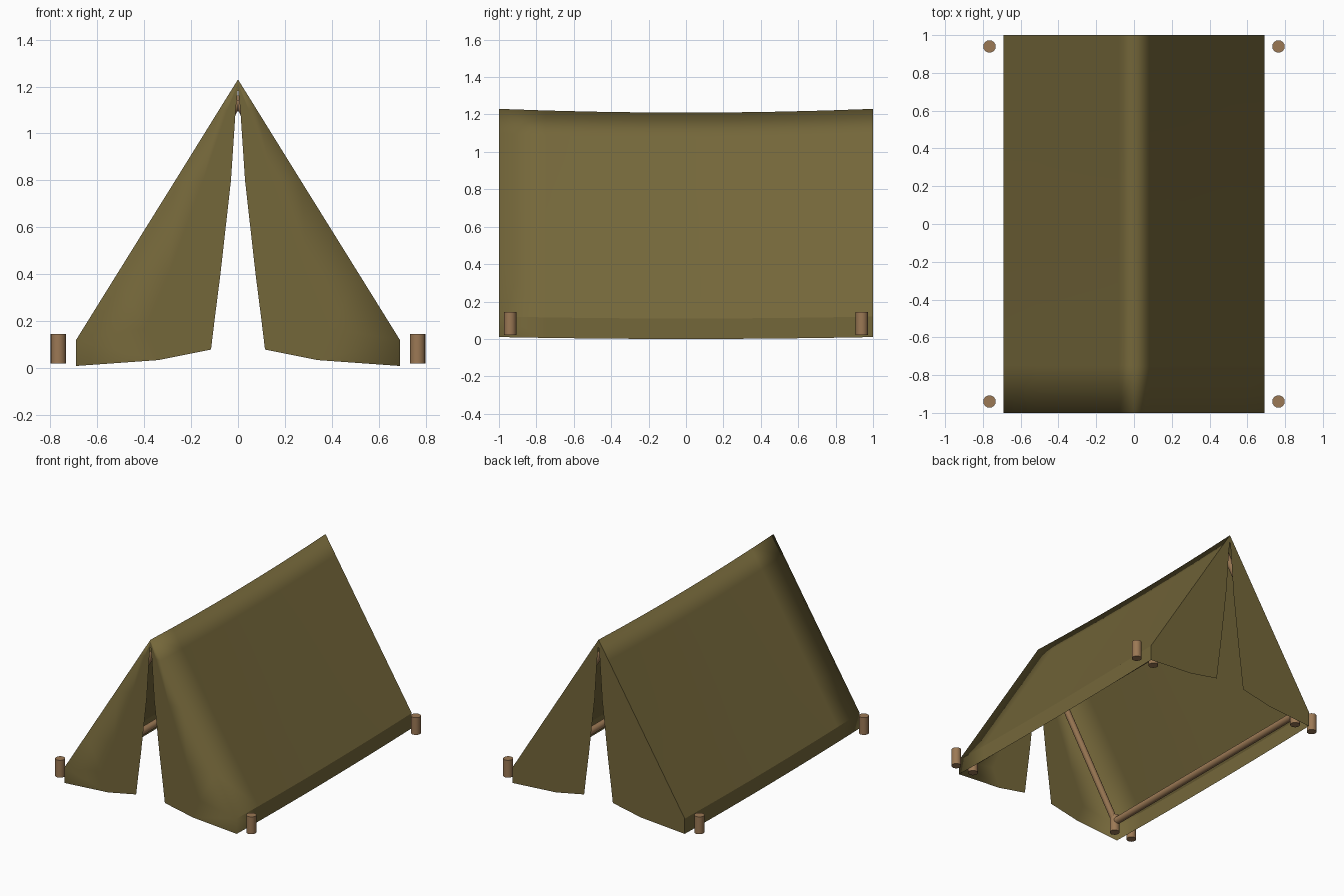
import bpy, bmesh
from mathutils import Vector

if "Cube" in bpy.data.objects:
    bpy.data.objects.remove(bpy.data.objects["Cube"])


def material(name, rgb):
    m = bpy.data.materials.new(name)
    m.diffuse_color = (*rgb, 1)
    m.use_nodes = True
    m.node_tree.nodes["Principled BSDF"].inputs["Base Color"].default_value = m.diffuse_color
    return m


canvas_mat = material("olive canvas", (0.175, 0.135, 0.042))
wood_mat = material("brown wood", (0.33, 0.19, 0.09))

# Half profile of the tent (x, z), and the inner edge of the door flaps row by row
OUTER = [(0, 1.23), (0.081, 1.1), (0.267, 0.8), (0.516, 0.4), (0.69, 0.12), (0.69, 0.01)]
INNER = [(0, 1.19), (0.01, 1.1), (0.03, 0.8), (0.075, 0.4), (0.098, 0.22), (0.115, 0.08)]
ROWS = [-1, -0.75, -0.5, -0.25, 0, 0.25, 0.5, 0.75, 1]


def grid(bm, lines):
    """Skin a list of equally long point lines with quads."""
    vs = [[bm.verts.new(p) for p in line] for line in lines]
    for a, b in zip(vs, vs[1:]):
        for i in range(len(a) - 1):
            bm.faces.new((a[i], a[i + 1], b[i + 1], b[i]))


# Canvas: sagging roof with low side walls, plus split flaps at both ends
bm = bmesh.new()
full = [(-x, z) for x, z in reversed(OUTER[1:])] + OUTER
grid(bm, [[(x, y, z - (0.01 + 0.01 * z / 1.23) * (1 - y * y)) for x, z in full] for y in ROWS])
for y in (-1, 1):
    for s in (-1, 1):
        middle = [((a[0] + b[0]) / 2, (a[1] + b[1]) / 2) for a, b in zip(OUTER, INNER)]
        middle[-1] = (0.34, 0.035)
        grid(bm, [[(s * x, y, z) for x, z in col] for col in (OUTER, middle, INNER)])
bmesh.ops.remove_doubles(bm, verts=bm.verts, dist=0.0005)
bmesh.ops.recalc_face_normals(bm, faces=bm.faces)
for f in bm.faces:
    f.smooth = True
for e in bm.edges:
    a, b = e.verts
    on_back = a.co.y > 0.99 and b.co.y > 0.99
    if on_back and e.calc_face_angle(0) > 0.8:
        e.smooth = False          # crisp back corner
    if all(abs(abs(v.co.x) - 0.69) < 0.01 and 0.1 < v.co.z < 0.13 for v in (a, b)):
        e.smooth = False          # crisp fold above the side wall
mesh = bpy.data.meshes.new("canvas")
bm.to_mesh(mesh)
bm.free()
mesh.materials.append(canvas_mat)
bpy.context.collection.objects.link(bpy.data.objects.new("canvas", mesh))


def rod(name, start, end, radius):
    a, b = Vector(start), Vector(end)
    bpy.ops.mesh.primitive_cylinder_add(vertices=16, radius=radius, depth=(b - a).length,
                                        location=(a + b) / 2)
    o = bpy.context.object
    o.name = name
    o.rotation_euler = (b - a).to_track_quat('Z', 'Y').to_euler()
    o.data.materials.append(wood_mat)
    bpy.ops.object.shade_smooth_by_angle()


# Wooden frame: outer stakes, inner feet, rafters, base rails and ridge pole
for s in (-1, 1):
    for y in (-0.94, 0.94):
        rod("stake", (s * 0.765, y, 0.02), (s * 0.765, y, 0.145), 0.033)
        rod("frame_foot", (s * 0.62, y, 0.02), (s * 0.62, y, 0.145), 0.033)
        rod("rafter", (s * 0.62, y, 0.11), (0, y, 1.14), 0.022)
    rod("base_rail", (s * 0.62, -0.94, 0.1), (s * 0.62, 0.94, 0.1), 0.025)
rod("ridge_pole", (0, -0.95, 1.14), (0, 0.95, 1.14), 0.022)
